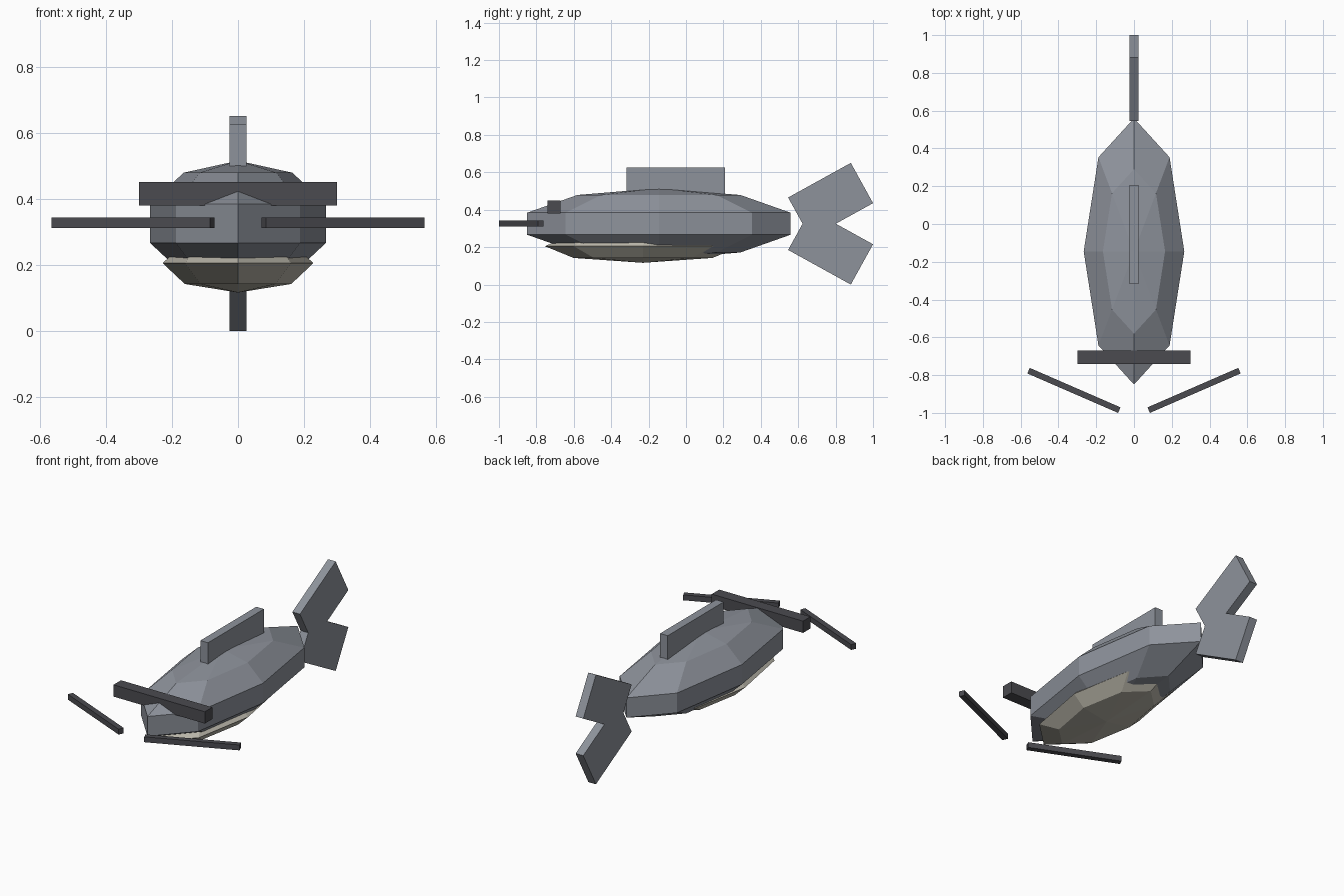
import bpy
from math import radians

if "Cube" in bpy.data.objects:
    bpy.data.objects.remove(bpy.data.objects["Cube"])


def material(name, rgb):
    m = bpy.data.materials.new(name)
    m.diffuse_color = (*rgb, 1)
    m.use_nodes = True
    m.node_tree.nodes["Principled BSDF"].inputs["Base Color"].default_value = m.diffuse_color
    return m


SLATE = material("slate_skin", (0.27, 0.29, 0.33))
CREAM = material("belly_skin", (0.50, 0.48, 0.41))
DARK = material("dark_skin", (0.07, 0.07, 0.08))


def finish(name, mat):
    o = bpy.context.object
    o.name = name
    o.data.materials.append(mat)
    bpy.ops.object.transform_apply(location=False, rotation=False, scale=True)
    return o


def ellipsoid(name, rings, loc, radii, mat):
    bpy.ops.mesh.primitive_uv_sphere_add(segments=8, ring_count=rings, radius=1, location=loc)
    bpy.context.object.scale = radii
    return finish(name, mat)


def box(name, loc, size, mat, rot=(0, 0, 0)):
    bpy.ops.mesh.primitive_cube_add(size=1, location=loc, rotation=rot)
    bpy.context.object.scale = size
    return finish(name, mat)


# Faceted body and belly
ellipsoid("body", 5, (0, -0.145, 0.325), (0.28, 0.741, 0.19), SLATE)
ellipsoid("belly", 4, (0, -0.23, 0.205), (0.228, 0.525, 0.089), CREAM)

# Dorsal fin and brow bar across the head
box("dorsal_fin", (0, -0.055, 0.5375), (0.05, 0.525, 0.175), SLATE)
box("brow_bar", (0, -0.705, 0.415), (0.6, 0.07, 0.07), DARK)

for s, side, lobe in ((1, "right", "upper"), (-1, "left", "lower")):
    # Forked tail lobes
    box("tail_" + lobe, (0, 0.773, 0.325 + s * 0.125), (0.05, 0.383, 0.246),
        SLATE, (radians(s * 28.9), 0, 0))
    # Swept whiskers
    box("whisker_" + side, (s * 0.318, -0.881, 0.327), (0.524, 0.032, 0.032),
        DARK, (0, 0, radians(s * 23.5)))
